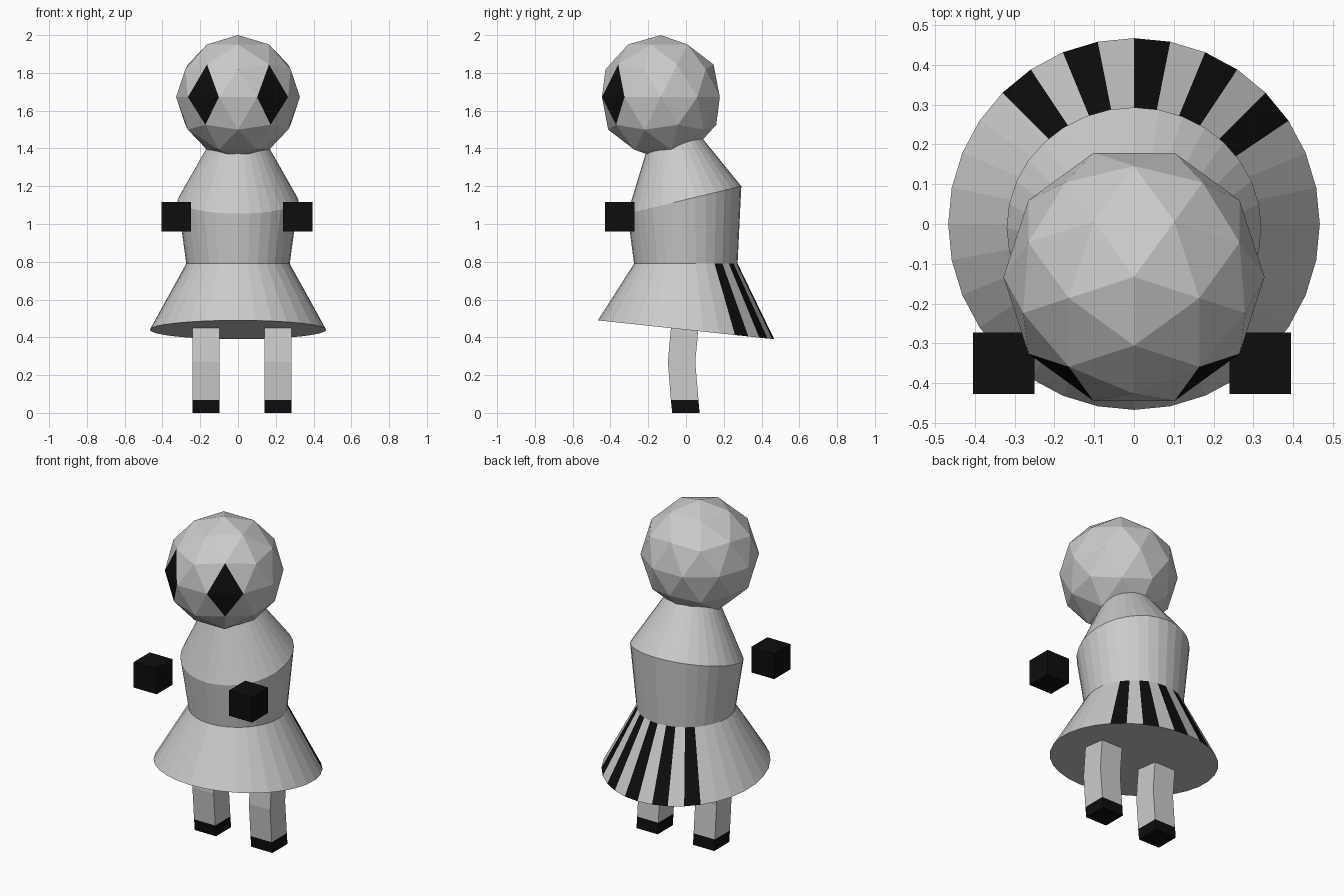
import bpy, bmesh, math
from mathutils import Matrix

if "Cube" in bpy.data.objects:
    bpy.data.objects.remove(bpy.data.objects["Cube"])


def material(name, v):
    m = bpy.data.materials.new(name)
    m.diffuse_color = (v, v, v, 1)
    m.use_nodes = True
    m.node_tree.nodes["Principled BSDF"].inputs["Base Color"].default_value = m.diffuse_color
    return m


GREY, BLACK = material("grey", 0.8), material("black", 0.004)


def finish(bm, name, black=False):
    bmesh.ops.recalc_face_normals(bm, faces=bm.faces[:])
    me = bpy.data.meshes.new(name)
    bm.to_mesh(me)
    bm.free()
    for m in ([BLACK] if black else [GREY, BLACK]):
        me.materials.append(m)
    ob = bpy.data.objects.new(name, me)
    bpy.context.collection.objects.link(ob)
    return ob


def loft(name, rings, black=False, black_faces=()):
    """Skin a stack of point rings, with capped ends."""
    bm = bmesh.new()
    loops = [[bm.verts.new(p) for p in r] for r in rings]
    n = len(loops[0])
    for a, b in zip(loops, loops[1:]):
        for i in range(n):
            j = (i + 1) % n
            f = bm.faces.new((a[i], a[j], b[j], b[i]))
            f.material_index = 1 if i in black_faces else 0
    bm.faces.new(loops[0][::-1])
    bm.faces.new(loops[-1])
    return finish(bm, name, black)


def tilted_ring(rx, y0, z0, y1, z1, n=32):
    """Ellipse given by its half width and its front and back points."""
    pts = []
    for i in range(n):
        a = 2 * math.pi * i / n
        t = (1 + math.sin(a)) / 2
        pts.append((rx * math.cos(a), y0 + (y1 - y0) * t, z0 + (z1 - z0) * t))
    return pts


def square(x, y0, z0, y1, z1, w=0.0715):
    return [(x - w, y0, z0), (x + w, y0, z0), (x + w, y1, z1), (x - w, y1, z1)]


# Flared skirt with dark stripes at the back
waist = tilted_ring(0.274, -0.275, 0.79, 0.273, 0.79)
loft("skirt", [tilted_ring(0.467, -0.467, 0.49, 0.467, 0.39), waist],
     black_faces=(3, 5, 7, 9, 11))

# Torso leaning forward into the head
loft("torso", [waist,
               tilted_ring(0.32, -0.31, 1.055, 0.293, 1.2),
               tilted_ring(0.13, -0.193, 1.44, 0.057, 1.49)])

# Bent legs, dark feet and floating hands
for side, leg_x, hand_x in (("left", -0.169, -0.327), ("right", 0.212, 0.317)):
    ankle = square(leg_x, -0.08, 0.068, 0.066, 0.068)
    loft(side + "_leg", [ankle,
                         square(leg_x, -0.096, 0.27, 0.049, 0.27),
                         square(leg_x, -0.078, 0.47, 0.067, 0.46)])
    loft(side + "_foot", [square(leg_x, -0.073, 0, 0.072, 0), ankle], black=True)
    bm = bmesh.new()
    bmesh.ops.create_cube(bm, size=0.155,
                          matrix=Matrix.Translation((hand_x, -0.35, 1.038)))
    finish(bm, side + "_hand", black=True)

# Faceted head; the eyes are pairs of triangles meeting at the equator
bm = bmesh.new()
R = 0.328
bmesh.ops.create_icosphere(bm, subdivisions=2, radius=R,
                           matrix=Matrix.Rotation(-math.pi / 2, 4, 'Z'))
for f in bm.faces:
    c = f.calc_center_median()
    ang = math.degrees(math.atan2(c.y, c.x))
    if abs(c.z) < 0.25 * R and min(abs(ang + 126), abs(ang + 54)) < 4:
        f.material_index = 1
bmesh.ops.translate(bm, verts=bm.verts[:], vec=(0, -0.133, 2 - R))
finish(bm, "head")
